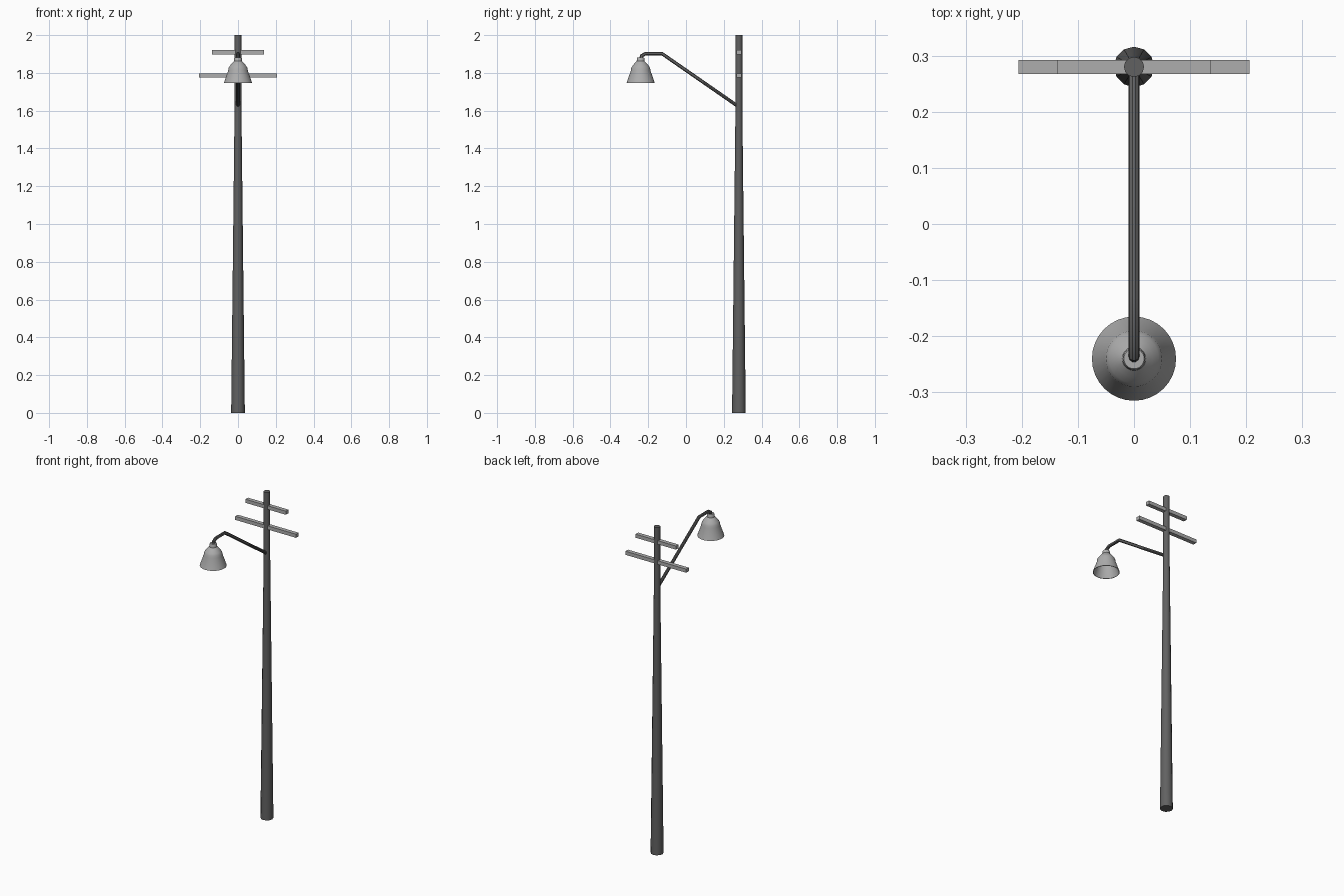
import bpy, bmesh, math
from mathutils import Vector

if "Cube" in bpy.data.objects:
    bpy.data.objects.remove(bpy.data.objects["Cube"])


def grey(name, v):
    mat = bpy.data.materials.new(name)
    mat.diffuse_color = (v, v, v, 1)
    mat.use_nodes = True
    mat.node_tree.nodes["Principled BSDF"].inputs["Base Color"].default_value = mat.diffuse_color
    return mat


DARK, MID = grey("dark_grey", 0.12), grey("mid_grey", 0.42)
POLE_Y, LAMP_Y = 0.28, -0.24


def finish(bm, name, mat, smooth=None):
    bmesh.ops.recalc_face_normals(bm, faces=bm.faces)
    me = bpy.data.meshes.new(name)
    bm.to_mesh(me)
    bm.free()
    me.materials.append(mat)
    ob = bpy.data.objects.new(name, me)
    bpy.context.collection.objects.link(ob)
    if smooth:
        bpy.ops.object.select_all(action='DESELECT')
        ob.select_set(True)
        bpy.context.view_layer.objects.active = ob
        bpy.ops.object.shade_smooth_by_angle(angle=math.radians(smooth))
    return ob


def skin(bm, rings):
    # Join rings of points into a capped skin
    loops = [[bm.verts.new(p) for p in r] for r in rings]
    n = len(loops[0])
    for a, b in zip(loops, loops[1:]):
        for i in range(n):
            j = (i + 1) % n
            bm.faces.new((a[i], a[j], b[j], b[i]))
    bm.faces.new(loops[0])
    bm.faces.new(loops[-1])


def turned(name, mat, y, profile, sides, smooth):
    angles = [2 * math.pi * i / sides for i in range(sides)]
    bm = bmesh.new()
    skin(bm, [[(r * math.cos(a), y + r * math.sin(a), z) for a in angles]
              for r, z in profile])
    return finish(bm, name, mat, smooth)


def tube(name, mat, path, radius, sides):
    # Mitred round tube along a path in the x = 0 plane
    pts = [Vector((0, y, z)) for y, z in path]
    rings = []
    for k, p in enumerate(pts):
        d_in = (p - pts[max(k - 1, 0)]).normalized()
        d_out = (pts[min(k + 1, len(pts) - 1)] - p).normalized()
        t = (d_in + d_out).normalized()
        side = Vector((1, 0, 0))
        up = side.cross(t)
        stretch = 1 / t.dot(d_out if d_out.length else d_in)
        rings.append([p + radius * (side * math.cos(a) + up * stretch * math.sin(a))
                      for a in (2 * math.pi * i / sides for i in range(sides))])
    bm = bmesh.new()
    skin(bm, rings)
    return finish(bm, name, mat, 35)


def bar(name, mat, z, half):
    bm = bmesh.new()
    bmesh.ops.create_cube(bm, size=1)
    for v in bm.verts:
        v.co = Vector((v.co.x * half * 2, v.co.y * 0.025 + POLE_Y, v.co.z * 0.022 + z))
    return finish(bm, name, mat)


# Tapered post with a straight upper section
turned("pole", DARK, POLE_Y, [(0.036, 0), (0.036, 0.022), (0.018, 1.63), (0.018, 2.0)],
       12, 35)

# Cross arms
bar("lower_crossbar", MID, 1.786, 0.206)
bar("upper_crossbar", MID, 1.909, 0.137)

# Bent lamp arm
tube("lamp_arm", DARK, [(0.28, 1.62), (-0.127, 1.902), (-0.215, 1.902),
                        (-0.235, 1.89), (LAMP_Y, 1.865)], 0.0095, 10)

# Lamp shade: neck, sloped shoulder and straight flare, hollow underneath
turned("lamp_shade", MID, LAMP_Y,
       [(0.018, 1.882), (0.020, 1.878), (0.021, 1.862), (0.033, 1.850),
        (0.044, 1.836), (0.050, 1.826), (0.052, 1.812), (0.075, 1.746),
        (0.072, 1.746), (0.049, 1.812), (0.046, 1.825), (0.032, 1.845), (0.018, 1.852)],
       32, 30)
